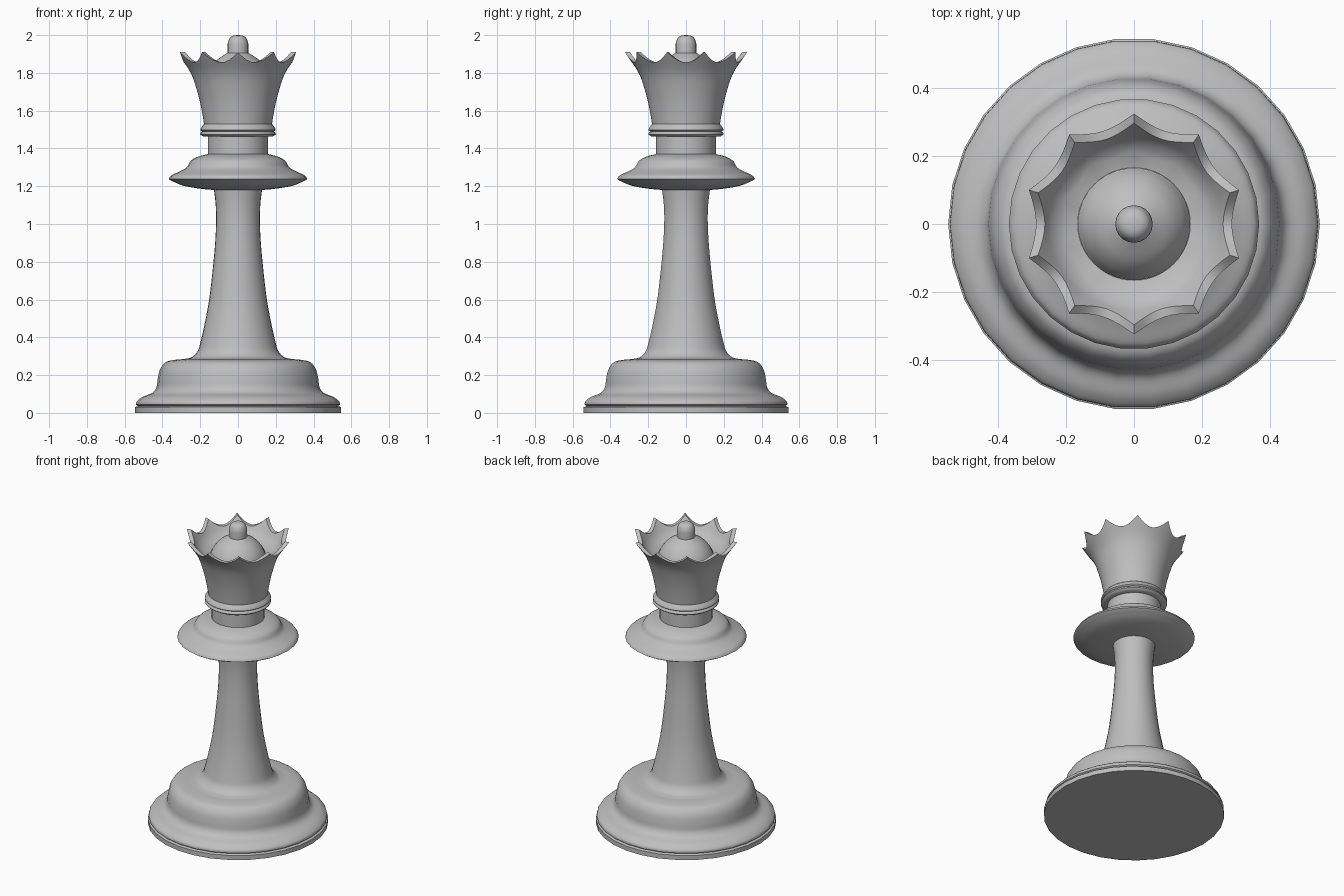
import bpy
import bmesh
from math import cos, sin, pi, radians
from mathutils import Vector

if "Cube" in bpy.data.objects:
    bpy.data.objects.remove(bpy.data.objects["Cube"])

grey = bpy.data.materials.new("plain grey")
grey.use_nodes = True
grey.diffuse_color = (0.52, 0.52, 0.52, 1)
grey.node_tree.nodes["Principled BSDF"].inputs["Base Color"].default_value = (0.52, 0.52, 0.52, 1)


def smooth(points, steps=4):
    """Rounded path through a few profile points (Catmull-Rom)."""
    p = [Vector(q) for q in points]
    p = [2 * p[0] - p[1]] + p + [2 * p[-1] - p[-2]]
    path = []
    for a, b, c, d in zip(p, p[1:], p[2:], p[3:]):
        for k in range(steps):
            t = k / steps
            q = 0.5 * (2 * b + (c - a) * t + (2 * a - 5 * b + 4 * c - d) * t**2
                       + (3 * b - a - 3 * c + d) * t**3)
            path.append((q.x, q.y))
    return path + [tuple(points[-1])]


def radius_at(path, z):
    """Radius of an upward path at height z."""
    for (r0, z0), (r1, z1) in zip(path, path[1:]):
        if z <= z1:
            return r0 + (r1 - r0) * (z - z0) / (z1 - z0)
    return path[-1][0]


def lathe(name, profile, sides=30):
    """Turn a profile, given as points or as a function of angle, about z."""
    at = profile if callable(profile) else lambda angle: profile
    bm = bmesh.new()
    columns = []
    for j in range(sides):
        a = 2 * pi * j / sides
        columns.append([bm.verts.new((r * cos(a), r * sin(a), z)) for r, z in at(a)])
    for j, col in enumerate(columns):
        nxt = columns[(j + 1) % sides]
        for i in range(len(col) - 1):
            bm.faces.new((col[i], nxt[i], nxt[i + 1], col[i + 1]))
    bmesh.ops.remove_doubles(bm, verts=bm.verts, dist=0.00005)
    mesh = bpy.data.meshes.new(name)
    bm.to_mesh(mesh)
    bm.free()
    mesh.materials.append(grey)
    obj = bpy.data.objects.new(name, mesh)
    bpy.context.collection.objects.link(obj)
    bpy.ops.object.select_all(action="DESELECT")
    obj.select_set(True)
    bpy.context.view_layer.objects.active = obj
    bpy.ops.object.shade_smooth_by_angle(angle=radians(38))
    return obj


# Stepped foot with a thin groove above the bottom lip
lathe("base", [(0, 0), (0.545, 0), (0.545, 0.03), (0.53, 0.036)] + smooth(
    [(0.54, 0.044), (0.535, 0.062), (0.505, 0.085), (0.455, 0.105), (0.432, 0.135),
     (0.425, 0.18), (0.413, 0.23), (0.385, 0.267), (0.34, 0.28), (0.285, 0.285)]))

# Tapered column flaring into the foot
lathe("stem", smooth([(0.285, 0.285), (0.245, 0.295), (0.215, 0.325), (0.2, 0.37),
                      (0.175, 0.48), (0.15, 0.62), (0.125, 0.85), (0.116, 1.0),
                      (0.118, 1.1), (0.127, 1.18)]))

# Wide collar
lathe("collar", smooth([(0.127, 1.18), (0.2, 1.187), (0.29, 1.203), (0.355, 1.23)])
      + smooth([(0.367, 1.238), (0.352, 1.258), (0.305, 1.28), (0.272, 1.3),
                (0.25, 1.335), (0.21, 1.357), (0.16, 1.37)]))

# Neck and its double ring
lathe("neck", [(0.16, 1.37), (0.16, 1.462)])
lathe("neck_ring", [(0.16, 1.462)] + smooth([(0.185, 1.464), (0.2, 1.475), (0.195, 1.487)], 3)
      + smooth([(0.188, 1.49), (0.2, 1.498), (0.193, 1.513), (0.18, 1.53)], 3))

# Flared crown: ten scallops cut into the rim, with a bowl inside
outside = smooth([(0.18, 1.53), (0.19, 1.59), (0.207, 1.67), (0.237, 1.77),
                  (0.265, 1.825), (0.29, 1.86), (0.325, 1.912)])
inside = smooth([(0.165, 1.79), (0.205, 1.8), (0.24, 1.826), (0.262, 1.857), (0.297, 1.912)])


def crown_profile(angle):
    u = ((angle / (pi / 5) + 0.5) % 1) * 2 - 1
    rim = 1.856 + 0.054 * u * u
    up = [1.53 + (rim - 1.53) * k / 16 for k in range(17)]
    down = [rim + (1.79 - rim) * k / 8 for k in range(9)]
    return [(radius_at(outside, z), z) for z in up] + [(radius_at(inside, z), z) for z in down]


lathe("crown", crown_profile, 80)

# Domed cap and round-topped finial
lathe("crown_dome", smooth([(0.165, 1.79), (0.145, 1.83), (0.11, 1.87), (0.052, 1.908)]))
lathe("finial", [(0.055, 1.905), (0.055, 1.95)] + smooth(
    [(0.053, 1.963), (0.043, 1.985), (0.025, 1.997), (0, 2.0)], 3), 20)
